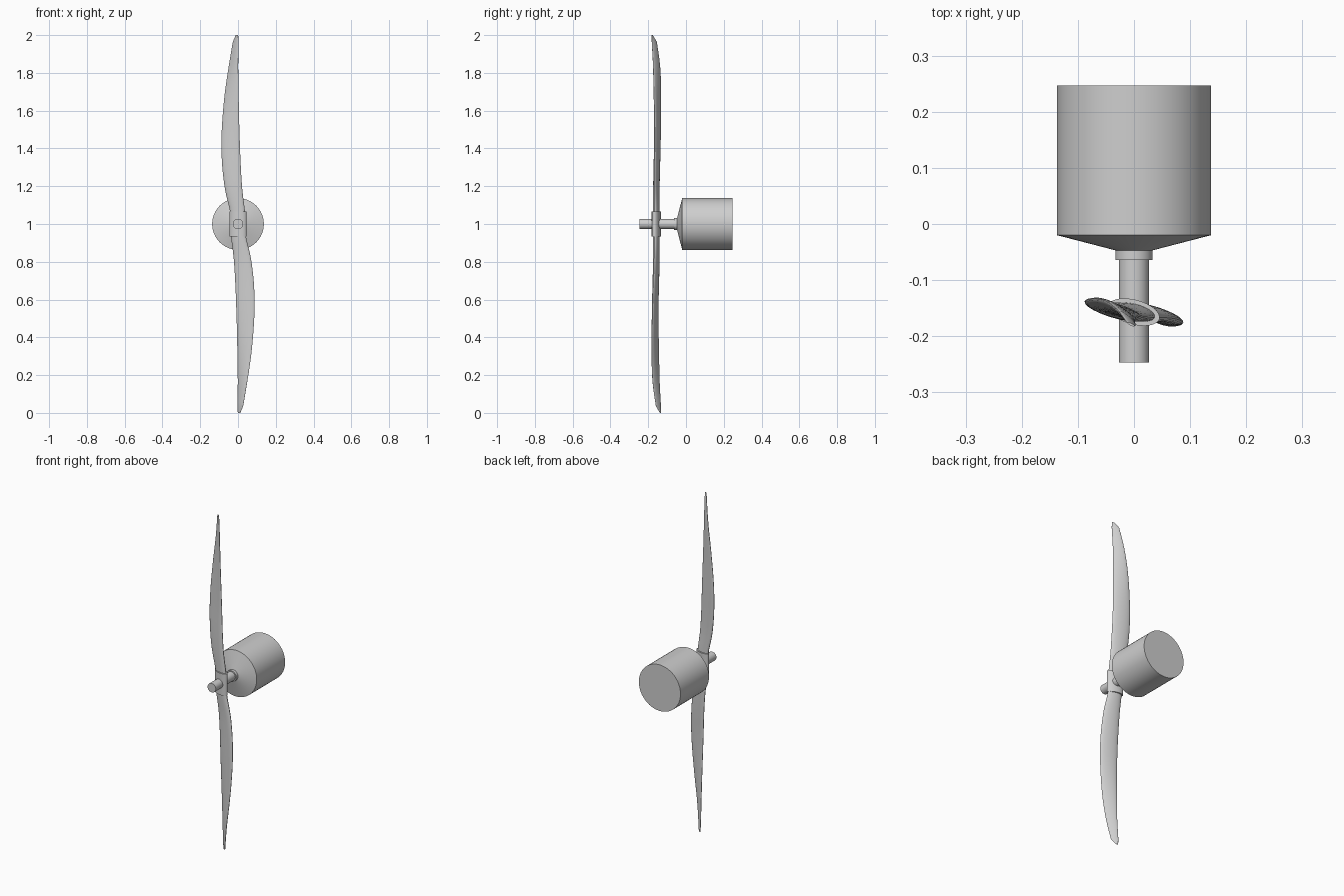
import bpy, bmesh, math
from mathutils import Vector

if "Cube" in bpy.data.objects:
    bpy.data.objects.remove(bpy.data.objects["Cube"])

AXIS_Z = 1.0     # height of the motor axis
HUB_Y = -0.157   # depth of the blade plane

grey = bpy.data.materials.new("light_grey")
grey.diffuse_color = (0.62, 0.62, 0.62, 1)
grey.use_nodes = True
grey.node_tree.nodes["Principled BSDF"].inputs["Base Color"].default_value = grey.diffuse_color


def loft(name, rings, angle=35):
    """Skin a list of equal-length rings and cap both ends."""
    bm = bmesh.new()
    loops = [[bm.verts.new(p) for p in ring] for ring in rings]
    n = len(loops[0])
    for a, b in zip(loops, loops[1:]):
        for i in range(n):
            j = (i + 1) % n
            bm.faces.new((a[i], a[j], b[j], b[i]))
    bm.faces.new(loops[0])
    bm.faces.new(loops[-1])
    bmesh.ops.recalc_face_normals(bm, faces=bm.faces)
    mesh = bpy.data.meshes.new(name)
    bm.to_mesh(mesh)
    bm.free()
    mesh.materials.append(grey)
    obj = bpy.data.objects.new(name, mesh)
    bpy.context.collection.objects.link(obj)
    bpy.ops.object.select_all(action='DESELECT')
    obj.select_set(True)
    bpy.context.view_layer.objects.active = obj
    bpy.ops.object.shade_smooth_by_angle(angle=math.radians(angle))
    return obj


def turned(name, profile, n=48):
    """Revolve (y, radius) points around the motor axis."""
    angles = [2 * math.pi * i / n for i in range(n)]
    return loft(name, [[(r * math.cos(a), y, AXIS_Z + r * math.sin(a)) for a in angles]
                       for y, r in profile], 12)


def section(z, left, right, thick, n=24):
    """Elliptical section whose long axis runs from left to right."""
    mid, half = (left + right) / 2, (right - left) / 2
    side = Vector((-half.y, half.x)).normalized() * thick / 2
    pts = []
    for i in range(n):
        a = 2 * math.pi * i / n
        p = mid + half * math.cos(a) + side * math.sin(a)
        pts.append(Vector((p.x, p.y, z)))
    return pts


def smooth_rows(rows, steps=4):
    """Catmull-Rom interpolation through the stations."""
    out = []
    for i in range(len(rows) - 1):
        p0, p1 = rows[max(i - 1, 0)], rows[i]
        p2, p3 = rows[i + 1], rows[min(i + 2, len(rows) - 1)]
        for s in range(steps):
            t = s / steps
            out.append([0.5 * (2 * b + (c - a) * t + (2 * a - 5 * b + 4 * c - d) * t * t
                               + (3 * b - a - 3 * c + d) * t ** 3)
                        for a, b, c, d in zip(p0, p1, p2, p3)])
    return out + [rows[-1]]


# Motor housing with its conical nose and collar, and the drive shaft
turned("motor_housing", [(0.247, 0.137), (-0.02, 0.137), (-0.047, 0.033), (-0.064, 0.033)])
turned("drive_shaft", [(-0.05, 0.027), (-0.247, 0.027)], 32)

# Oval hub sleeve
tilt = math.radians(-15)
arm = Vector((math.cos(tilt), math.sin(tilt))) * 0.047
centre = Vector((0, HUB_Y))
loft("hub_sleeve", [section(z, centre - arm, centre + arm, 0.044, 32) for z in (0.935, 1.065)])

# Blade stations: z, left edge x y, right edge x y, thickness
stations = [
    (1.00, -0.039, -0.148, 0.039, -0.166, 0.030),
    (1.065, -0.042, -0.148, 0.037, -0.166, 0.030),
    (1.18, -0.068, -0.146, 0.023, -0.168, 0.027),
    (1.30, -0.083, -0.142, 0.015, -0.167, 0.025),
    (1.42, -0.088, -0.138, 0.010, -0.165, 0.023),
    (1.55, -0.083, -0.135, 0.006, -0.166, 0.021),
    (1.70, -0.069, -0.133, 0.003, -0.170, 0.018),
    (1.84, -0.048, -0.138, 0.001, -0.174, 0.014),
    (1.965, -0.027, -0.155, 0.003, -0.181, 0.009),
]
rows = smooth_rows(stations) + [(2.0, -0.012, -0.176, 0.001, -0.182, 0.004)]
upper = [section(z, Vector((lx, ly)), Vector((rx, ry)), t) for z, lx, ly, rx, ry, t in rows]
loft("upper_blade", upper)

# Lower blade is the upper one reflected through the hub centre
hub = Vector((0, HUB_Y, AXIS_Z))
loft("lower_blade", [[2 * hub - p for p in ring] for ring in upper])
